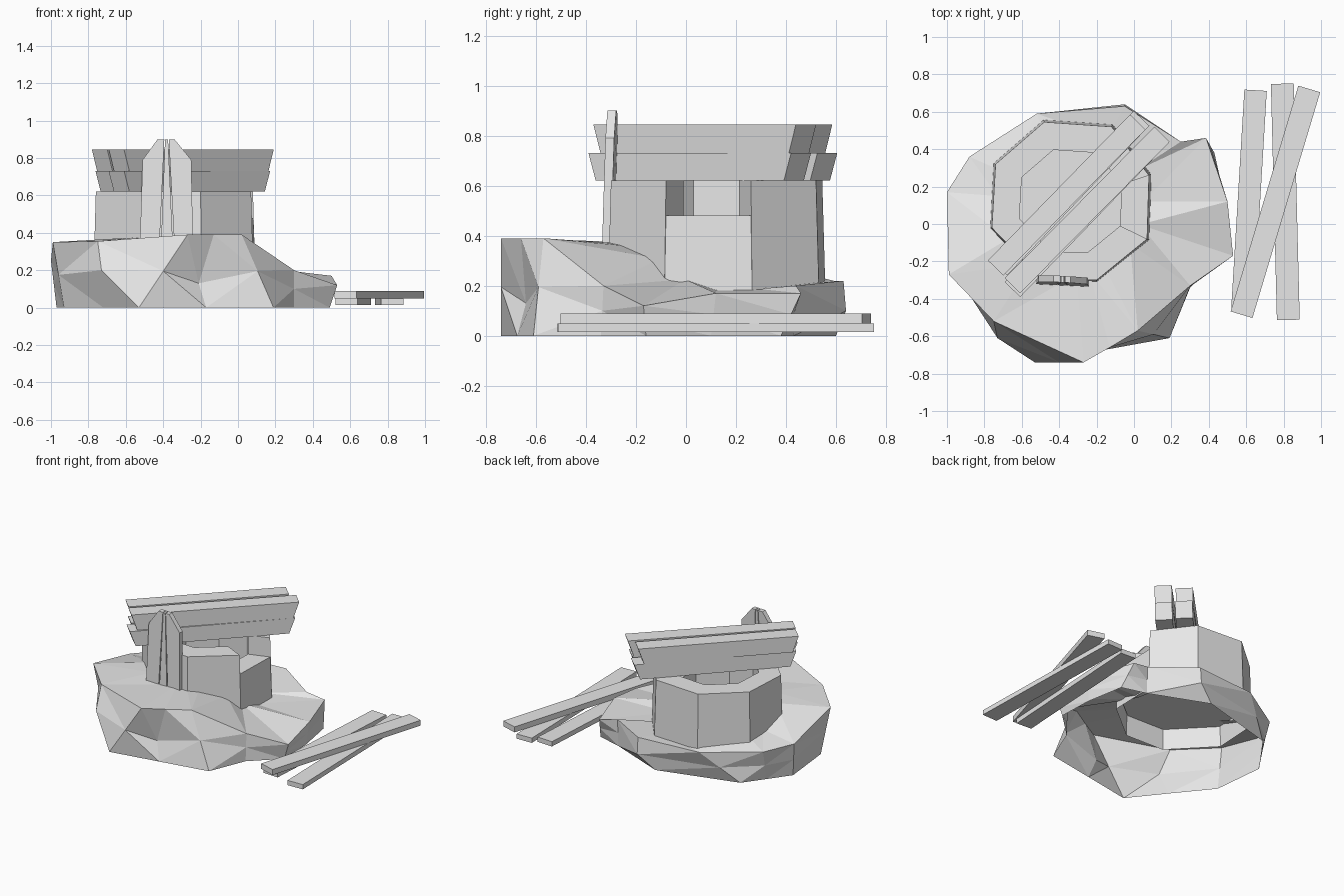
import bpy, bmesh
from mathutils import Vector

cube = bpy.data.objects.get("Cube")
if cube:
    bpy.data.objects.remove(cube, do_unlink=True)

stone = bpy.data.materials.new("pale_grey")
stone.use_nodes = True
grey = (0.8, 0.8, 0.8, 1)
stone.diffuse_color = grey
stone.node_tree.nodes["Principled BSDF"].inputs["Base Color"].default_value = grey


def finish(name, bm):
    """Turn a bmesh into a flat shaded object."""
    mesh = bpy.data.meshes.new(name)
    bm.to_mesh(mesh)
    bm.free()
    mesh.materials.append(stone)
    obj = bpy.data.objects.new(name, mesh)
    bpy.context.collection.objects.link(obj)
    return obj


def bridge(bm, lower, upper):
    """Join two closed loops of vertices with quads."""
    n = len(lower)
    return [bm.faces.new((lower[i], lower[(i + 1) % n], upper[(i + 1) % n], upper[i]))
            for i in range(n)]


def prism(name, profile, offset):
    """Extrude a planar profile along an offset, centred on the profile."""
    bm = bmesh.new()
    half = Vector(offset) / 2
    near = [bm.verts.new(Vector(p) - half) for p in profile]
    far = [bm.verts.new(Vector(p) + half) for p in profile]
    bm.faces.new(near[::-1])
    bm.faces.new(far)
    bridge(bm, near, far)
    bmesh.ops.recalc_face_normals(bm, faces=bm.faces[:])
    return finish(name, bm)


def beam(name, start, end, width, low, high, flare=0.0):
    """A straight timber whose top edge overhangs the bottom by flare."""
    a, b = Vector((*start, 0)), Vector((*end, 0))
    along = (b - a).normalized()
    side = Vector((-along.y, along.x, 0)) * width
    up = Vector((0, 0, 1))
    profile = [a + along * flare + up * low, b - along * flare + up * low,
               b + up * high, a + up * high]
    return prism(name, profile, side)


# Rocky mound: open shell with a foot, a few bulges, a jagged rim and a slope to the hut
centre = Vector((-0.34, 0.12, 0))
rim = [(0.53, -0.17, 0.12), (0.5, 0.12, 0.17), (0.385, 0.46, 0.17), (0.25, 0.44, 0.2),
       (-0.05, 0.63, 0.22), (-0.52, 0.59, 0.22), (-0.88, 0.36, 0.23), (-1, 0.17, 0.25),
       (-0.99, -0.27, 0.35), (-0.75, -0.52, 0.355), (-0.27, -0.74, 0.39),
       (-0.13, -0.66, 0.39), (0.02, -0.57, 0.39), (0.3, -0.33, 0.2)]
foot = [(0.49, -0.16), (0.48, 0.1), (0.43, 0.38), (0.25, 0.43), (-0.17, 0.6),
        (-0.75, 0.44), (-0.86, 0.29), (-0.97, 0.14), (-0.93, -0.24), (-0.72, -0.5),
        (-0.53, -0.74), (-0.17, -0.675), (0.19, -0.61), (0.3, -0.34)]
bulges = {4: (-0.05, 0.64, 0.1), 9: (-0.73, -0.61, 0.2), 11: (-0.21, -0.64, 0.13)}
bm = bmesh.new()
foot_ring, bulge_ring, rim_ring, hut_ring = [], [], [], []
for i, ((x, y, z), (fx, fy)) in enumerate(zip(rim, foot)):
    edge, ground = Vector((x, y, z)), Vector((fx, fy, 0))
    inner = centre + (Vector((x, y, 0)) - centre).normalized() * 0.39
    rise = 0.15 * min(1, max(0, (0.05 - inner.y) / 0.2))
    inner.z = min(0.375, 0.23 - 0.12 * (inner.x - centre.x) + rise)
    foot_ring.append(bm.verts.new(ground))
    bulge_ring.append(bm.verts.new(bulges.get(i, ground.lerp(edge, 0.5))))
    rim_ring.append(bm.verts.new(edge))
    hut_ring.append(bm.verts.new(inner))
for lower, upper in ((foot_ring, bulge_ring), (bulge_ring, rim_ring), (rim_ring, hut_ring)):
    bridge(bm, lower, upper)
bmesh.ops.triangulate(bm, faces=bm.faces[:])
finish("rock_mound", bm)

# Eight sided hut wall, one block per side, with a low block facing +x
corners = [Vector((*p, 0)) for p in
           [(0.07, -0.08), (0.08, 0.26), (-0.12, 0.52), (-0.48, 0.545),
            (-0.74, 0.32), (-0.76, -0.02), (-0.5, -0.29), (-0.2, -0.3)]]
base_z, floor_z = 0.17, 0.32


def wall_point(corner, scale, height):
    return centre + (corner - centre) * scale + Vector((0, 0, height))


bm = bmesh.new()
for i, a in enumerate(corners):
    b = corners[(i + 1) % len(corners)]
    top = 0.48 if i == 0 else 0.62
    lower = [bm.verts.new(wall_point(c, s, h)) for c, s, h in
             ((a, 1.03, base_z), (b, 1.03, base_z), (b, 0.65, floor_z), (a, 0.65, floor_z))]
    upper = [bm.verts.new(wall_point(c, s, top)) for c, s in
             ((a, 1), (b, 1), (b, 0.65), (a, 0.65))]
    sides = bridge(bm, lower, upper)
    bm.faces.new(upper)
    # Keep only the wall ends that show above the low block
    hidden = [sides[k] for k, ok in ((1, i == 7), (3, i == 1)) if not ok]
    bmesh.ops.delete(bm, geom=hidden, context="FACES_ONLY")
bmesh.ops.remove_doubles(bm, verts=bm.verts[:], dist=0.001)
finish("hut_wall", bm)

# Raised floor inside the hut, hollow beneath
bm = bmesh.new()
bm.faces.new([bm.verts.new(wall_point(c, 1.01, floor_z)) for c in corners])
finish("hut_floor", bm)

# Two stacked layers of roof beams laid diagonally over the hut
for layer, (low, high) in {"lower": (0.62, 0.73), "upper": (0.73, 0.845)}.items():
    shift = 0.02 if layer == "lower" else 0.0
    beam(layer + "_back_beam", (-0.74 + shift, -0.235), (0.02 + shift, 0.545 + shift),
         0.115, low, high, 0.04)
    beam(layer + "_front_beam", (-0.65, -0.33 - shift), (0.15 - shift, 0.48 - shift),
         0.115, low, high, 0.04)

# Door leaf of three upright boards with a pointed head, set slightly askew
sill = 0.33
boards = {
    "left_door_board": [(-0.525, sill), (-0.42, sill), (-0.394, 0.9), (-0.43, 0.9), (-0.51, 0.79)],
    "middle_door_board": [(-0.412, sill), (-0.348, sill), (-0.374, 0.9), (-0.39, 0.9)],
    "right_door_board": [(-0.34, sill), (-0.24, sill), (-0.25, 0.79), (-0.34, 0.9), (-0.37, 0.9)],
}
for name, outline in boards.items():
    prism(name, [(x, -0.295 - 0.03 * (0.9 - z) - 0.05 * (x + 0.38), z) for x, z in outline],
          (0, 0.035, 0))

# Loose planks lying beside the mound
beam("inner_plank", (0.58, -0.45), (0.65, 0.715), 0.12, 0.015, 0.05)
beam("outer_plank", (0.825, -0.513), (0.793, 0.75), 0.122, 0.015, 0.05)
beam("crossed_plank", (0.575, -0.485), (0.937, 0.722), 0.122, 0.05, 0.09)
